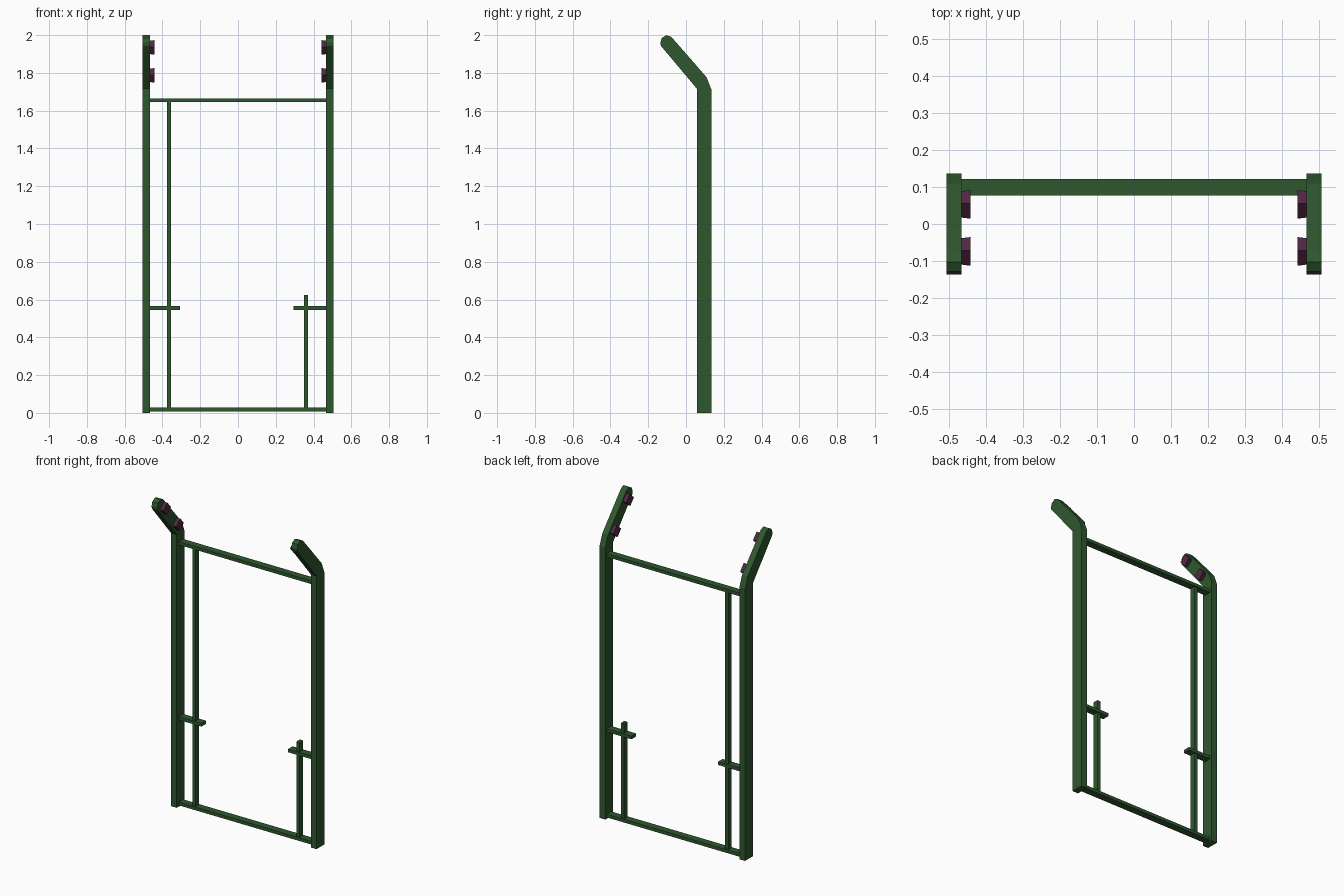
import bpy, bmesh
from math import radians
from mathutils import Matrix, Vector

if "Cube" in bpy.data.objects:
    bpy.data.objects.remove(bpy.data.objects["Cube"])


def material(name, rgb):
    m = bpy.data.materials.new(name)
    m.diffuse_color = (*rgb, 1)
    m.use_nodes = True
    m.node_tree.nodes["Principled BSDF"].inputs["Base Color"].default_value = m.diffuse_color
    return m


GREEN = material("green_paint", (0.028, 0.095, 0.028))
PURPLE = material("purple_pad", (0.085, 0.022, 0.058))


def finish(name, bm, mat):
    bmesh.ops.recalc_face_normals(bm, faces=bm.faces[:])
    me = bpy.data.meshes.new(name)
    bm.to_mesh(me)
    bm.free()
    me.materials.append(mat)
    ob = bpy.data.objects.new(name, me)
    bpy.context.collection.objects.link(ob)
    return ob


def box(name, lo, hi):
    lo, hi = Vector(lo), Vector(hi)
    bm = bmesh.new()
    mtx = Matrix.Translation((lo + hi) / 2) @ Matrix.Diagonal((*(hi - lo), 1))
    bmesh.ops.create_cube(bm, size=1, matrix=mtx)
    return finish(name, bm, GREEN)


# Side profile (y, z) of a post with its bent, rounded tip
PROFILE = [(0.057, 0), (0.136, 0), (0.136, 1.708), (0.109, 1.777),
           (-0.077, 1.99), (-0.103, 2.0), (-0.128, 1.985), (-0.136, 1.96),
           (-0.133, 1.943), (0.057, 1.717)]


def post(name, side):
    bm = bmesh.new()
    face = bm.faces.new([bm.verts.new((side * 0.466, y, z)) for y, z in PROFILE])
    ext = bmesh.ops.extrude_face_region(bm, geom=[face])["geom"]
    bmesh.ops.translate(bm, vec=(side * 0.04, 0, 0),
                        verts=[v for v in ext if isinstance(v, bmesh.types.BMVert)])
    return finish(name, bm, GREEN)


# Square pad, slightly flared towards its inner end
def pad(name, side, y, z):
    bm = bmesh.new()
    bmesh.ops.create_cube(bm, size=1)
    for v in bm.verts:
        half = 0.0275 if v.co.x < 0 else 0.025
        v.co = (v.co.x * 0.027, 2 * v.co.y * half, 2 * v.co.z * half)
        v.co.x *= side
    bmesh.ops.transform(bm, verts=bm.verts[:], matrix=Matrix.Translation(
        (side * 0.4545, y, z)) @ Matrix.Rotation(radians(41), 4, 'X'))
    return finish(name, bm, PURPLE)


for label, s in (("left", -1), ("right", 1)):
    post(f"{label}_post", s)
    pad(f"{label}_lower_pad", s, 0.053, 1.787)
    pad(f"{label}_upper_pad", s, -0.074, 1.935)

# Cross rails
box("top_rail", (-0.468, 0.077, 1.645), (0.468, 0.122, 1.665))
box("bottom_rail", (-0.468, 0.077, 0.008), (0.468, 0.122, 0.028))

# Uprights and short side arms
box("tall_upright", (-0.376, 0.083, 0.015), (-0.354, 0.116, 1.655))
box("short_upright", (0.349, 0.083, 0.015), (0.371, 0.116, 0.625))
box("left_arm", (-0.468, 0.077, 0.545), (-0.308, 0.122, 0.565))
box("right_arm", (0.294, 0.077, 0.545), (0.468, 0.122, 0.565))
